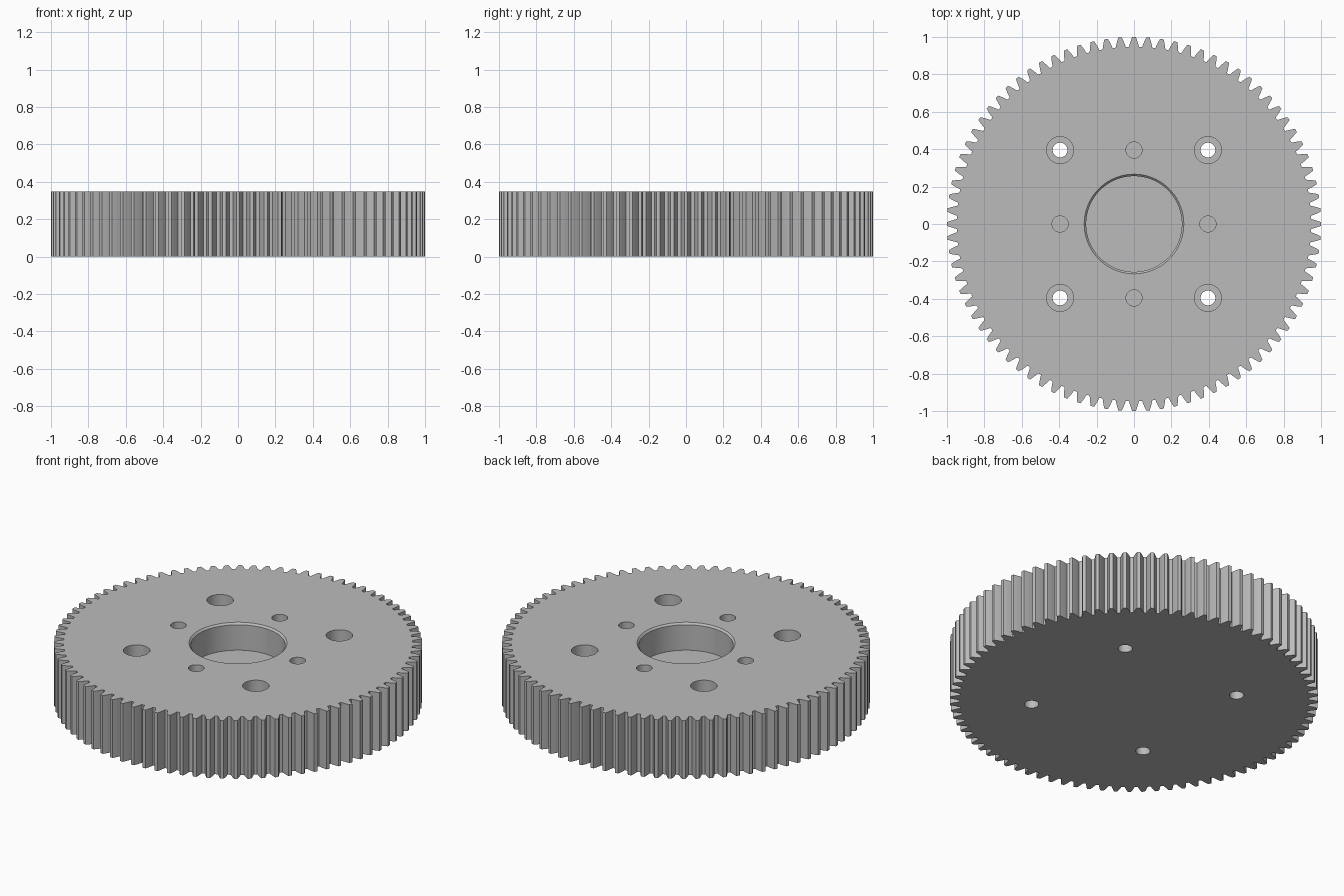
import bpy, bmesh
from math import sin, cos, tan, acos, radians, pi

cube = bpy.data.objects.get("Cube")
if cube:
    bpy.data.objects.remove(cube, do_unlink=True)

TEETH = 84
UNIT = 1 / 43            # tip radius is 43 modules
HEIGHT = 15 * UNIT
HOLE = 17 * UNIT         # offset of the hole pattern


def add_object(name, bm):
    bmesh.ops.recalc_face_normals(bm, faces=bm.faces)
    mesh = bpy.data.meshes.new(name)
    bm.to_mesh(mesh)
    bm.free()
    obj = bpy.data.objects.new(name, mesh)
    bpy.context.collection.objects.link(obj)
    return obj


def add_turned_cutter(bm, x, y, profile, sides):
    """Closed solid of revolution from (radius, z) pairs, bottom to top."""
    rings = []
    for radius, z in profile:
        rings.append([bm.verts.new((x + radius * cos(2 * pi * i / sides),
                                    y + radius * sin(2 * pi * i / sides), z))
                      for i in range(sides)])
    for low, high in zip(rings, rings[1:]):
        for i in range(sides):
            j = (i + 1) % sides
            bm.faces.new((low[i], low[j], high[j], high[i]))
    bm.faces.new(rings[0][::-1])
    bm.faces.new(rings[-1])


# Involute tooth outline
pressure = radians(20)
pitch_radius = TEETH / 2
base_radius = pitch_radius * cos(pressure)


def half_angle(radius):
    a = acos(base_radius / radius)
    return pi / (2 * TEETH) + tan(pressure) - pressure - tan(a) + a


radii = [pitch_radius + d for d in (-1.25, -0.6, 0, 0.5, 1)]
flank = [(r, -half_angle(r)) for r in radii]
tooth = flank + [(r, -a) for r, a in reversed(flank)]

# Toothed disc
bm = bmesh.new()
outline = []
for n in range(TEETH):
    centre = 2 * pi * n / TEETH
    for r, a in tooth:
        outline.append(bm.verts.new((r * UNIT * cos(centre + a),
                                     r * UNIT * sin(centre + a), 0)))
base = bm.faces.new(outline)
extruded = bmesh.ops.extrude_face_region(bm, geom=[base], use_keep_orig=True)
top_verts = [v for v in extruded["geom"] if isinstance(v, bmesh.types.BMVert)]
bmesh.ops.translate(bm, verts=top_verts, vec=(0, 0, HEIGHT))
gear = add_object("gear_wheel", bm)

# Cutters: chamfered bearing pocket, counterbored bolt holes, blind pin holes
bm = bmesh.new()
above = HEIGHT + 0.02
pocket, chamfer = 11 * UNIT, 0.45 * UNIT
add_turned_cutter(bm, 0, 0, [(pocket, HEIGHT - 7 * UNIT), (pocket, HEIGHT - chamfer),
                             (pocket + chamfer, HEIGHT), (pocket + chamfer, above)], 96)
bolt, head, seat = 1.7 * UNIT, 3.1 * UNIT, HEIGHT - 4 * UNIT
for sx in (-1, 1):
    for sy in (-1, 1):
        add_turned_cutter(bm, sx * HOLE, sy * HOLE,
                          [(bolt, -0.02), (bolt, seat), (head, seat), (head, above)], 48)
for k in range(4):
    add_turned_cutter(bm, HOLE * cos(k * pi / 2), HOLE * sin(k * pi / 2),
                      [(0.043, HEIGHT - 6 * UNIT), (0.043, above)], 48)
cutter = add_object("hole_cutter", bm)
cutter.hide_render = True

# Cut the holes and drop the helper
cut = gear.modifiers.new("holes", "BOOLEAN")
cut.operation = "DIFFERENCE"
cut.solver = "EXACT"
cut.object = cutter
bpy.ops.object.select_all(action="DESELECT")
gear.select_set(True)
bpy.context.view_layer.objects.active = gear
bpy.ops.object.modifier_apply(modifier=cut.name)
bpy.data.objects.remove(cutter, do_unlink=True)
bpy.ops.object.shade_smooth_by_angle(angle=radians(25))

# Single plain grey
grey = bpy.data.materials.new("light_grey")
grey.use_nodes = True
colour = (0.5, 0.5, 0.5, 1)
grey.diffuse_color = colour
grey.node_tree.nodes["Principled BSDF"].inputs["Base Color"].default_value = colour
gear.data.materials.clear()
gear.data.materials.append(grey)
